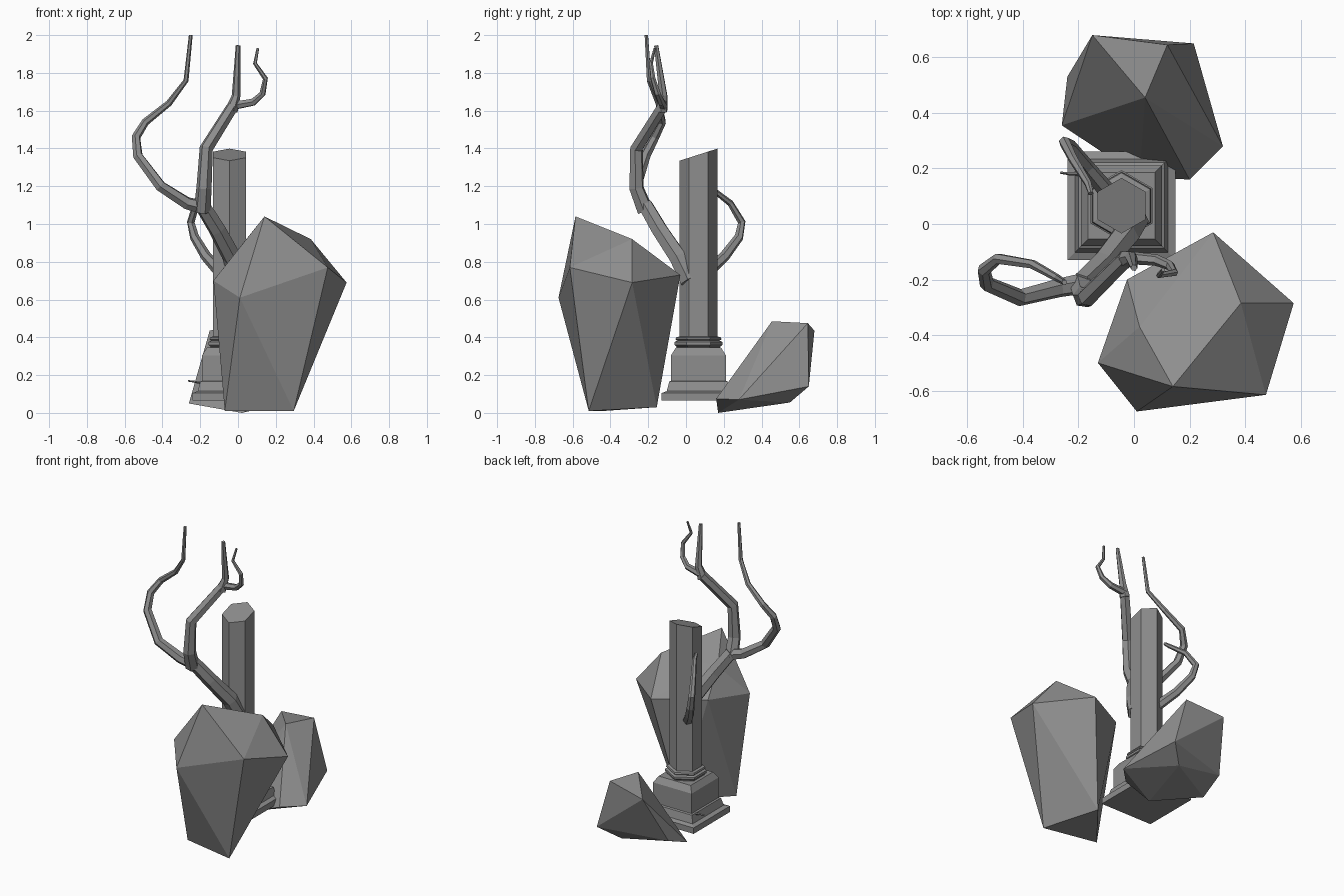
import bpy, bmesh, math
from mathutils import Vector

cube = bpy.data.objects.get("Cube")
if cube:
    bpy.data.objects.remove(cube, do_unlink=True)

GREY = (0.27, 0.27, 0.27, 1)
stone = bpy.data.materials.new("stone_grey")
stone.use_nodes = True
stone.diffuse_color = GREY
stone.node_tree.nodes["Principled BSDF"].inputs["Base Color"].default_value = GREY

CENTRE = Vector((-0.045, 0.066, 0))


def finish(name, bm):
    bmesh.ops.recalc_face_normals(bm, faces=bm.faces)
    mesh = bpy.data.meshes.new(name)
    bm.to_mesh(mesh)
    bm.free()
    mesh.materials.append(stone)
    obj = bpy.data.objects.new(name, mesh)
    bpy.context.collection.objects.link(obj)
    return obj


def skin(bm, rings):
    """Bridge rings of vertices and cap both ends."""
    n = len(rings[0])
    for low, high in zip(rings, rings[1:]):
        for i in range(n):
            j = (i + 1) % n
            bm.faces.new((low[i], low[j], high[j], high[i]))
    bm.faces.new(rings[0][::-1])
    bm.faces.new(rings[-1])


def turned(name, sides, start, profile, slope=0):
    """Stack polygon rings from (radius, height) pairs; slope tilts the top ring."""
    bm = bmesh.new()
    rings = []
    for k, (r, z) in enumerate(profile):
        ring = []
        for i in range(sides):
            a = start + math.tau * i / sides
            tilt = slope * r * math.sin(a) if k == len(profile) - 1 else 0
            ring.append(bm.verts.new(CENTRE + Vector((r * math.cos(a), r * math.sin(a), z + tilt))))
        rings.append(ring)
    skin(bm, rings)
    return finish(name, bm)


def limb(name, r_start, r_end, points, sides=6):
    """Tapering tube along a path, with rings mitred at each bend."""
    pts = [Vector(p) for p in points]
    bm = bmesh.new()
    rings, side = [], Vector((0.6, 0.8, 0))
    for k, p in enumerate(pts):
        tangent = (pts[min(k + 1, len(pts) - 1)] - pts[max(k - 1, 0)]).normalized()
        side = (side - tangent * side.dot(tangent)).normalized()
        up = tangent.cross(side)
        r = r_start + (r_end - r_start) * k / (len(pts) - 1)
        rings.append([bm.verts.new(p + r * (side * math.cos(a) + up * math.sin(a)))
                      for a in (math.tau * i / sides for i in range(sides))])
    skin(bm, rings)
    return finish(name, bm)


def boulder(name, corners):
    """Faceted rock wrapped around its corner points."""
    bm = bmesh.new()
    for c in corners:
        bm.verts.new(c)
    out = bmesh.ops.convex_hull(bm, input=bm.verts)
    loose = {v for v in out["geom_interior"] if isinstance(v, bmesh.types.BMVert)}
    bmesh.ops.delete(bm, geom=list(loose), context="VERTS")
    return finish(name, bm)


# Pedestal: square stepped foot, block and chamfered cap
Q = math.sqrt(2)
turned("pedestal", 4, math.pi / 4, [(h * Q, z) for h, z in (
    (0.195, 0.065), (0.195, 0.105), (0.168, 0.115), (0.155, 0.165),
    (0.145, 0.17), (0.145, 0.305), (0.12, 0.345))])

# Six-sided collar and broken column shaft
turned("column_collar", 6, math.pi / 2, [
    (0.115, 0.34), (0.115, 0.35), (0.128, 0.36), (0.128, 0.375),
    (0.112, 0.382), (0.122, 0.39), (0.118, 0.4), (0.1, 0.405)])
turned("column_shaft", 6, math.pi / 2, [(0.1, 0.34), (0.1, 1.367)], slope=0.32)

# Vine stem and its forks
limb("main_stem", 0.055, 0.042, [
    (0.0, 0.02, 0.7), (-0.03, -0.04, 0.82), (-0.11, -0.14, 0.97), (-0.19, -0.215, 1.1)])
limb("upper_branch", 0.045, 0.032, [
    (-0.19, -0.215, 1.07), (-0.18, -0.262, 1.19), (-0.168, -0.262, 1.4), (-0.03, -0.125, 1.62)])
limb("upright_twig", 0.034, 0.012, [
    (-0.035, -0.13, 1.6), (-0.01, -0.12, 1.68), (0.0, -0.158, 1.945)])
limb("hooked_twig", 0.024, 0.007, [
    (-0.03, -0.12, 1.625), (0.08, -0.13, 1.645), (0.13, -0.15, 1.69), (0.145, -0.175, 1.77),
    (0.09, -0.185, 1.85), (0.105, -0.165, 1.93)])
limb("side_branch", 0.038, 0.01, [
    (-0.19, -0.215, 1.09), (-0.27, -0.23, 1.11), (-0.41, -0.265, 1.2), (-0.53, -0.215, 1.36),
    (-0.54, -0.165, 1.46), (-0.49, -0.125, 1.54), (-0.365, -0.145, 1.64),
    (-0.275, -0.195, 1.76), (-0.25, -0.21, 2.0)])
limb("rear_branch", 0.032, 0.01, [
    (-0.09, 0.11, 0.74), (-0.17, 0.205, 0.83), (-0.23, 0.28, 0.93), (-0.25, 0.295, 1.01),
    (-0.22, 0.235, 1.11), (-0.165, 0.145, 1.18), (-0.155, 0.11, 1.21)])
limb("sprig", 0.007, 0.004, [(-0.2, 0.18, 0.16), (-0.23, 0.18, 0.165), (-0.265, 0.185, 0.17)], 4)

# Tall boulder in front
boulder("tall_boulder", [
    (0.14, -0.585, 1.04), (0.385, -0.285, 0.92), (0.575, -0.285, 0.69), (0.475, -0.615, 0.77),
    (0.01, -0.675, 0.61), (-0.13, -0.5, 0.7), (0.285, -0.03, 0.73), (-0.025, -0.2, 0.74),
    (0.02, -0.37, 0.89), (0.295, -0.515, 0.01), (-0.07, -0.44, 0.01), (0.16, -0.155, 0.03)])

# Low boulder behind
boulder("low_boulder", [
    (0.04, 0.455, 0.485), (0.12, 0.645, 0.475), (-0.15, 0.68, 0.435), (0.215, 0.65, 0.14),
    (0.32, 0.28, 0.07), (0.2, 0.16, 0.075), (-0.26, 0.355, 0.05), (-0.24, 0.53, 0.12),
    (0.02, 0.17, 0.0), (0.1, 0.55, 0.055)])
